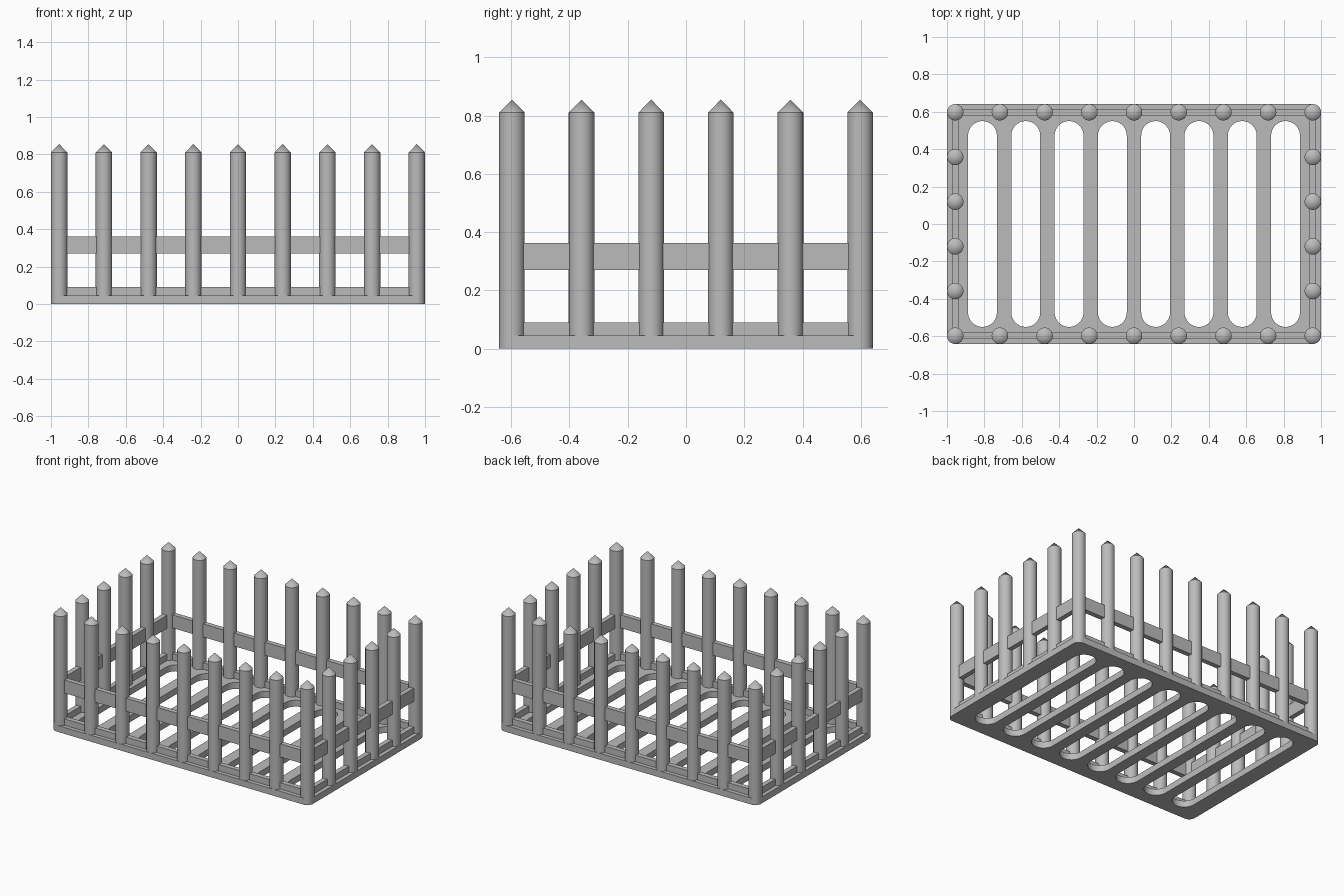
import bpy
import math

if "Cube" in bpy.data.objects:
    bpy.data.objects.remove(bpy.data.objects["Cube"], do_unlink=True)

# Overall layout
PITCH = 0.239
NX, NY = 4, 2.5                  # pickets from centre to corner, in pitches
R = 0.044                        # picket radius
PX, PY = NX * PITCH, NY * PITCH  # picket line
BASE_H = 0.045
SHOULDER, TIP = 0.81, 0.855
RAIL_T = 0.034

grey = bpy.data.materials.new("plain grey")
grey.use_nodes = True
COLOUR = (0.5, 0.5, 0.5, 1)
grey.diffuse_color = COLOUR
grey.node_tree.nodes["Principled BSDF"].inputs["Base Color"].default_value = COLOUR


def finish(obj, name):
    obj.name = obj.data.name = name
    obj.data.materials.clear()
    obj.data.materials.append(grey)
    bpy.ops.object.select_all(action="DESELECT")
    obj.select_set(True)
    bpy.context.view_layer.objects.active = obj
    bpy.ops.object.shade_smooth_by_angle(angle=math.radians(30))


def rounded_rect(cx, hx, hy, r, steps=12):
    """Outline of a rectangle with rounded corners."""
    points = []
    for quarter, (sx, sy) in enumerate([(1, 1), (-1, 1), (-1, -1), (1, -1)]):
        for i in range(steps + 1):
            a = (quarter + i / steps) * math.pi / 2
            points.append((cx + sx * (hx - r) + r * math.cos(a),
                           sy * (hy - r) + r * math.sin(a)))
    return points


def box(name, size, loc):
    bpy.ops.mesh.primitive_cube_add(size=1, location=loc)
    obj = bpy.context.object
    obj.scale = size
    bpy.ops.object.transform_apply(location=False, rotation=False, scale=True)
    finish(obj, name)


# Slotted base plate: one filled outline with eight holes
curve = bpy.data.curves.new("base_plate", "CURVE")
curve.dimensions = "2D"
curve.fill_mode = "BOTH"
curve.extrude = BASE_H / 2
outlines = [rounded_rect(0, PX + R, PY + R, R)]
outlines += [rounded_rect((i - 3.5) * 0.2315, 0.077, 0.55, 0.0769) for i in range(8)]
for outline in outlines:
    spline = curve.splines.new("POLY")
    spline.points.add(len(outline) - 1)
    for point, (x, y) in zip(spline.points, outline):
        point.co = (x, y, 0, 1)
    spline.use_cyclic_u = True
plate = bpy.data.objects.new("base_plate", curve)
plate.location.z = BASE_H / 2
bpy.context.collection.objects.link(plate)
bpy.ops.object.select_all(action="DESELECT")
plate.select_set(True)
bpy.context.view_layer.objects.active = plate
bpy.ops.object.convert(target="MESH")
plate = bpy.context.object
bpy.ops.object.mode_set(mode="EDIT")
bpy.ops.mesh.select_all(action="SELECT")
bpy.ops.mesh.remove_doubles(threshold=0.0001)
bpy.ops.mesh.normals_make_consistent(inside=False)
bpy.ops.object.mode_set(mode="OBJECT")
finish(plate, "base_plate")

# Picket: round post with a pointed cap, shared by every position
bpy.ops.mesh.primitive_cylinder_add(vertices=32, radius=R, depth=SHOULDER - BASE_H,
                                    location=(0, 0, (SHOULDER + BASE_H) / 2))
post = bpy.context.object
finish(post, "picket_post")
bpy.ops.mesh.primitive_cone_add(vertices=32, radius1=R, depth=TIP - SHOULDER,
                                location=(0, 0, (SHOULDER + TIP) / 2))
cap = bpy.context.object
finish(cap, "picket_cap")

spots = [(i * PITCH, s * PY) for s in (-1, 1) for i in range(-NX, NX + 1)]
spots += [(s * PX, (i - 1.5) * PITCH) for s in (-1, 1) for i in range(4)]
for n, (x, y) in enumerate(spots):
    for part in (post, cap):
        obj = part if n == 0 else part.copy()
        if n:
            bpy.context.collection.objects.link(obj)
        obj.location.x, obj.location.y = x, y

# Rails along the picket line: a low kerb and a middle rail on each side
for level, z0, z1 in (("lower", BASE_H, 0.09), ("middle", 0.27, 0.362)):
    h, z = z1 - z0, (z0 + z1) / 2
    for side, s in (("front", -1), ("back", 1)):
        box(f"{level}_{side}_rail", (2 * PX, RAIL_T, h), (0, s * PY, z))
    for side, s in (("right", -1), ("left", 1)):
        box(f"{level}_{side}_rail", (RAIL_T, 2 * PY, h), (s * PX, 0, z))
